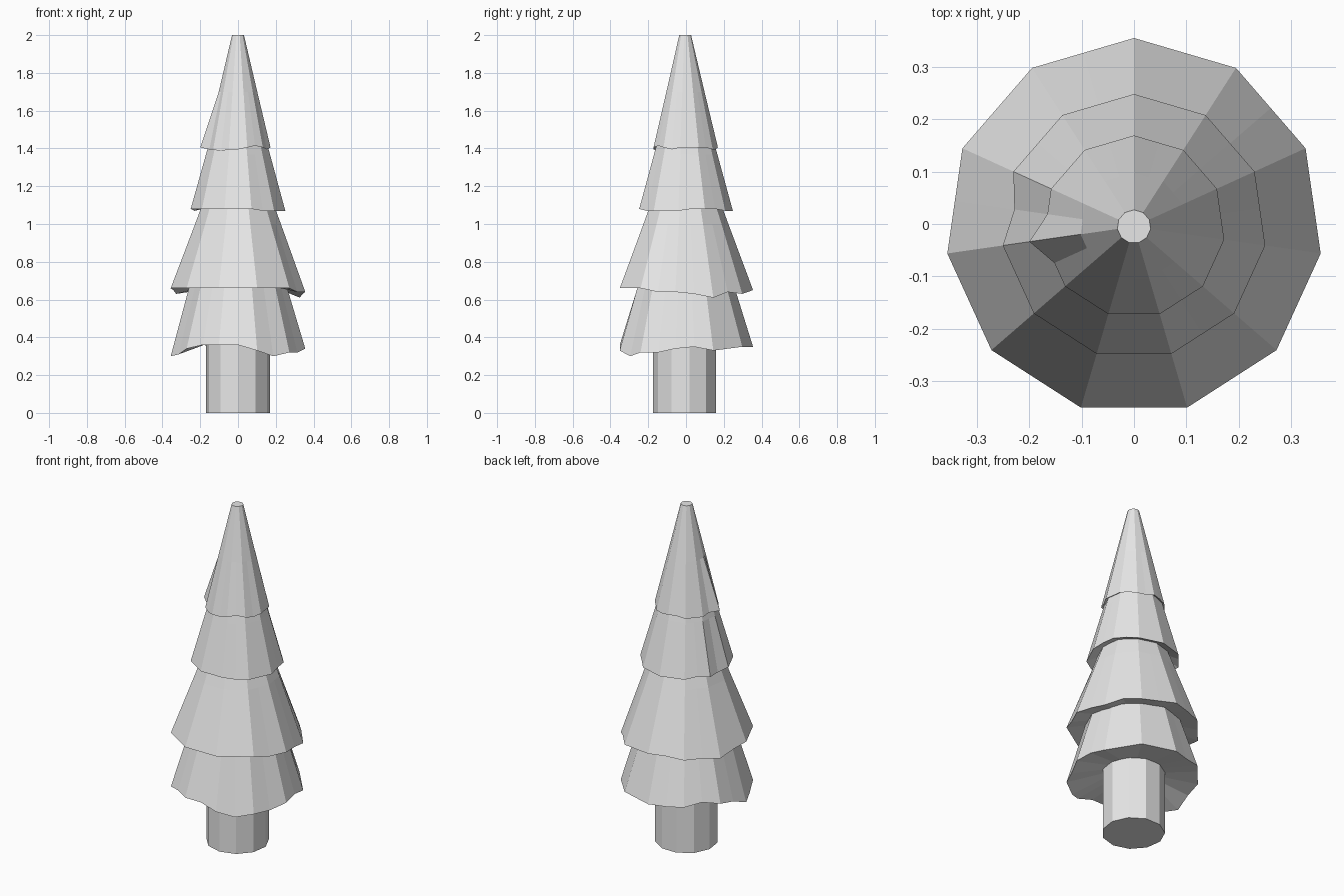
import bpy
import bmesh
import math

SIDES = 11
CENTRE_Y = -0.005

default_cube = bpy.data.objects.get("Cube")
if default_cube:
    bpy.data.objects.remove(default_cube)

# One plain grey for the whole tree
grey = bpy.data.materials.new("plain_grey")
grey.use_nodes = True
colour = (0.8, 0.8, 0.8, 1)
grey.diffuse_color = colour
grey.node_tree.nodes["Principled BSDF"].inputs["Base Color"].default_value = colour


def finish(bm, name):
    """Turn the bmesh into a flat shaded object."""
    bmesh.ops.recalc_face_normals(bm, faces=bm.faces)
    mesh = bpy.data.meshes.new(name)
    bm.to_mesh(mesh)
    bm.free()
    mesh.materials.append(grey)
    obj = bpy.data.objects.new(name, mesh)
    bpy.context.collection.objects.link(obj)
    return obj


def polygon_ring(bm, radius, heights, dents):
    """Corners and edge midpoints of a regular polygon, corner at the back."""
    ring = []
    for i, z in enumerate(heights):
        angle = math.pi / 2 + math.pi * i / SIDES
        r = radius * dents.get(i, 1)
        if i % 2:
            r *= math.cos(math.pi / SIDES)
        ring.append(bm.verts.new((r * math.cos(angle), r * math.sin(angle) + CENTRE_Y, z)))
    return ring


def bridge(bm, lower, upper):
    count = len(lower)
    for i in range(count):
        j = (i + 1) % count
        bm.faces.new((lower[i], lower[j], upper[j], upper[i]))


def branch_tier(name, base, droop, radius, top_z, top_radius, dents):
    """Faceted cone with a ragged rim and a slightly hollow underside."""
    bm = bmesh.new()
    count = len(droop)
    rim_heights = [base + step / 100 for step in droop]
    rim_z = sum(rim_heights) / count
    under = polygon_ring(bm, radius * 0.44, [base + 0.075] * count, {})
    rim = polygon_ring(bm, radius, rim_heights, dents)
    middle = polygon_ring(bm, (radius + top_radius) / 2, [(rim_z + top_z) / 2] * count, {})
    top = polygon_ring(bm, top_radius, [top_z] * count, {})
    for lower, upper in ((under, rim), (rim, middle), (middle, top)):
        bridge(bm, lower, upper)
    bm.faces.new(top)
    bm.faces.new(under)
    return finish(bm, name)


# Trunk, with a corner facing the front
bm = bmesh.new()
bottom, top = [], []
for i in range(SIDES):
    a = -math.pi / 2 + math.tau * i / SIDES
    x, y = 0.17 * math.cos(a), 0.17 * math.sin(a) + CENTRE_Y
    bottom.append(bm.verts.new((x, y, 0)))
    top.append(bm.verts.new((x, y, 0.45)))
bridge(bm, bottom, top)
bm.faces.new(bottom)
bm.faces.new(top)
finish(bm, "trunk")

# Branch tiers from the ground up; rim steps run from the back round past -x
branch_tier("lowest_branches", 0.30,
            [5, 5, 6, 8, 6, 4, 0, 1, 4, 6, 6, 6, 3, 0, 2, 2, 4, 5, 3, 4, 5, 5],
            0.36, 1.0, 0.16, {})
branch_tier("lower_branches", 0.61,
            [4, 4, 3, 3, 2, 4, 5, 5, 5, 5, 5, 5, 5, 5, 5, 3, 3, 2, 0, 3, 2, 3],
            0.36, 1.35, 0.1, {})
branch_tier("upper_branches", 1.06,
            [1, 1, 1, 2, 1, 1, 2, 2, 2, 2, 2, 2, 2, 1, 1, 1, 1, 2, 2, 2, 1, 1],
            0.253, 1.66, 0.09, {5: 0.95})
branch_tier("treetop", 1.385,
            [2, 2, 1, 1, 1, 2, 2, 1, 1, 0, 1, 1, 2, 3, 2, 1, 2, 2, 2, 2, 1, 1],
            0.174, 2.0, 0.032, {6: 1.16})
